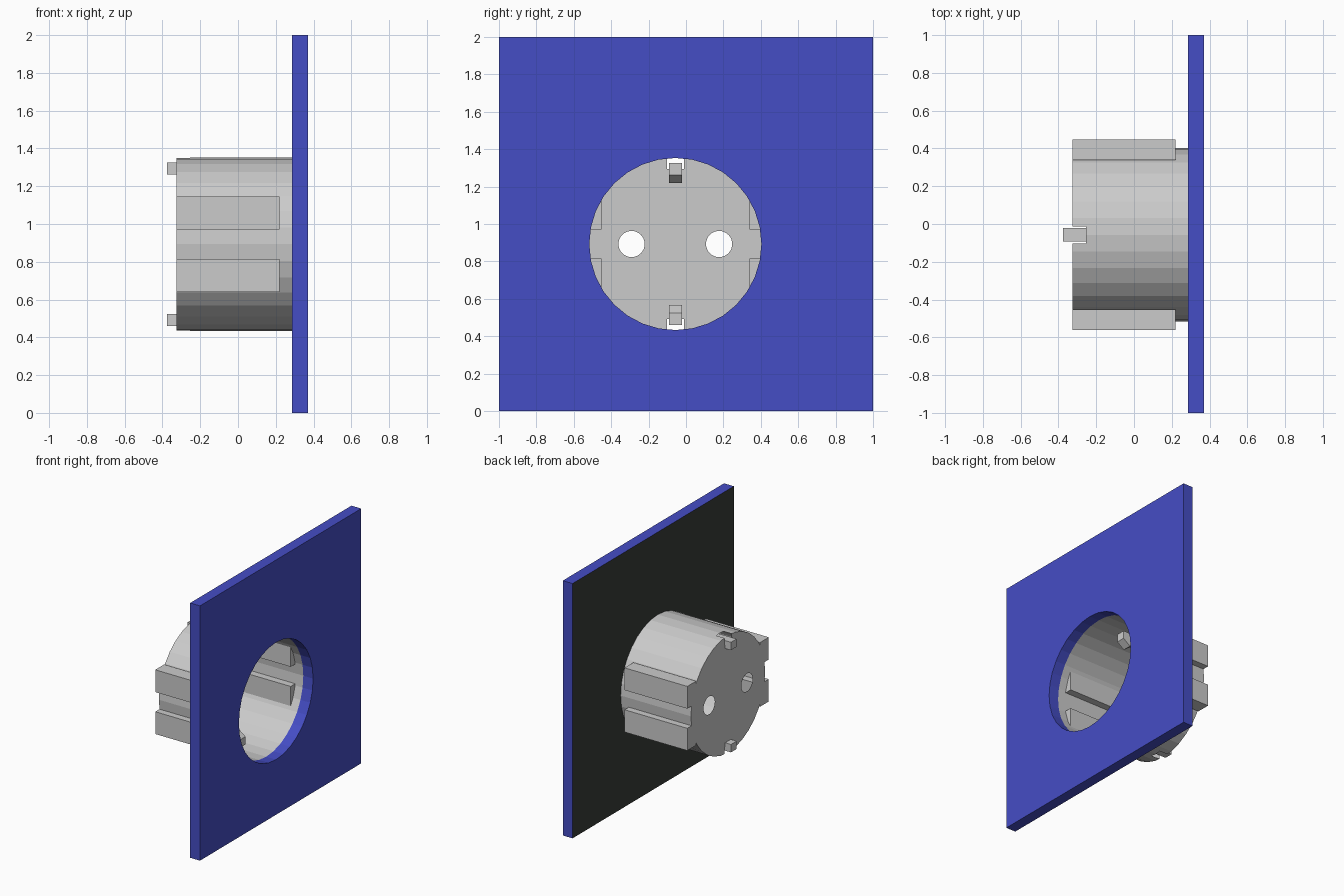
import bpy, bmesh, math
from mathutils import Vector

if "Cube" in bpy.data.objects:
    bpy.data.objects.remove(bpy.data.objects["Cube"])

CY, CZ, R = -0.057, 0.893, 0.46          # socket axis and radius
X_BACK, X_PLATE, X_FRONT = -0.325, 0.285, 0.37


def finish(bm, name, mats=()):
    bmesh.ops.recalc_face_normals(bm, faces=bm.faces[:])
    me = bpy.data.meshes.new(name)
    bm.to_mesh(me)
    bm.free()
    ob = bpy.data.objects.new(name, me)
    bpy.context.collection.objects.link(ob)
    for m in mats:
        me.materials.append(m)
    return ob


def material(name, rgb):
    m = bpy.data.materials.new(name)
    m.diffuse_color = (*rgb, 1)
    m.use_nodes = True
    m.node_tree.nodes["Principled BSDF"].inputs["Base Color"].default_value = m.diffuse_color
    return m


def circle(y, z, r, n=32):
    return [(y + r * math.cos(2 * math.pi * i / n), z + r * math.sin(2 * math.pi * i / n))
            for i in range(n)]


def loop(bm, pts, x):
    vs = [bm.verts.new((x, y, z)) for y, z in pts]
    return [bm.edges.new((vs[i - 1], vs[i])) for i in range(len(vs))]


def fill(bm, edges):
    bmesh.ops.triangle_fill(bm, edges=edges, use_beauty=True, use_dissolve=False,
                            normal=Vector((1, 0, 0)))


def prism(name, profile, y0, y1):
    """Extrude an x-z profile along y."""
    bm = bmesh.new()
    f = bm.faces.new([bm.verts.new((x, y0, z)) for x, z in profile])
    ext = bmesh.ops.extrude_face_region(bm, geom=[f], use_keep_orig=True)["geom"]
    bmesh.ops.translate(bm, vec=(0, y1 - y0, 0),
                        verts=[v for v in ext if isinstance(v, bmesh.types.BMVert)])
    return finish(bm, name)


# Cover plate: square with a round opening, dark rear face
bm = bmesh.new()
fill(bm, loop(bm, [(-1, 0), (1, 0), (1, 2), (-1, 2)], X_PLATE) + loop(bm, circle(CY, CZ, R), X_PLATE))
ext = bmesh.ops.extrude_face_region(bm, geom=bm.faces[:], use_keep_orig=True)["geom"]
bmesh.ops.translate(bm, vec=(X_FRONT - X_PLATE, 0, 0),
                    verts=[v for v in ext if isinstance(v, bmesh.types.BMVert)])
for f in bm.faces:
    f.material_index = int(f.calc_center_median().x < X_PLATE + 1e-4)
finish(bm, "cover_plate", [material("plate_blue", (0.06, 0.075, 0.56)),
                           material("plate_back", (0.04, 0.045, 0.04))])

# Socket cup: thin wall, floor with two pin holes
bm = bmesh.new()
rim = loop(bm, circle(CY, CZ, R), X_BACK)
ext = bmesh.ops.extrude_edge_only(bm, edges=rim)["geom"]
bmesh.ops.translate(bm, vec=(X_PLATE - X_BACK, 0, 0),
                    verts=[v for v in ext if isinstance(v, bmesh.types.BMVert)])
holes = [e for s in (-1, 1) for e in loop(bm, circle(CY + s * 0.234, CZ, 0.07), X_BACK)]
fill(bm, rim + holes)

# Clip notches cut through floor and wall, top and bottom
NW, NX, NZ = 0.045, -0.255, 0.4
for co, no in (((0, CY - NW, 0), (0, 1, 0)), ((0, CY + NW, 0), (0, 1, 0)), ((NX, 0, 0), (1, 0, 0)),
               ((0, 0, CZ + NZ), (0, 0, 1)), ((0, 0, CZ - NZ), (0, 0, 1))):
    bmesh.ops.bisect_plane(bm, geom=bm.verts[:] + bm.edges[:] + bm.faces[:], dist=1e-5,
                           plane_co=co, plane_no=no)
cut = []
for f in bm.faces:
    c = f.calc_center_median()
    if abs(c.y - CY) < NW and abs(c.z - CZ) > NZ and c.x < NX:
        cut.append(f)
bmesh.ops.delete(bm, geom=cut, context='FACES')
finish(bm, "socket_cup")

# Side guide ribs and earth clips, mirrored about the socket axis
for up, tag in ((1, "upper"), (-1, "lower")):
    za, zb = CZ + up * 0.077, CZ + up * 0.252
    for side, hand in ((1, "right"), (-1, "left")):
        prism(f"guide_rib_{tag}_{hand}",
              [(X_BACK, za), (0.22, za), (0.22, zb), (X_BACK, zb)],
              CY + side * 0.396, CY + side * 0.505)
    clip = [(-0.375, 0.432), (0.08, 0.432), (0.08, 0.37), (0.02, 0.325), (-0.04, 0.37), (-0.375, 0.37)]
    prism(f"earth_clip_{tag}", [(x, CZ + up * z) for x, z in clip], CY - 0.035, CY + 0.035)
